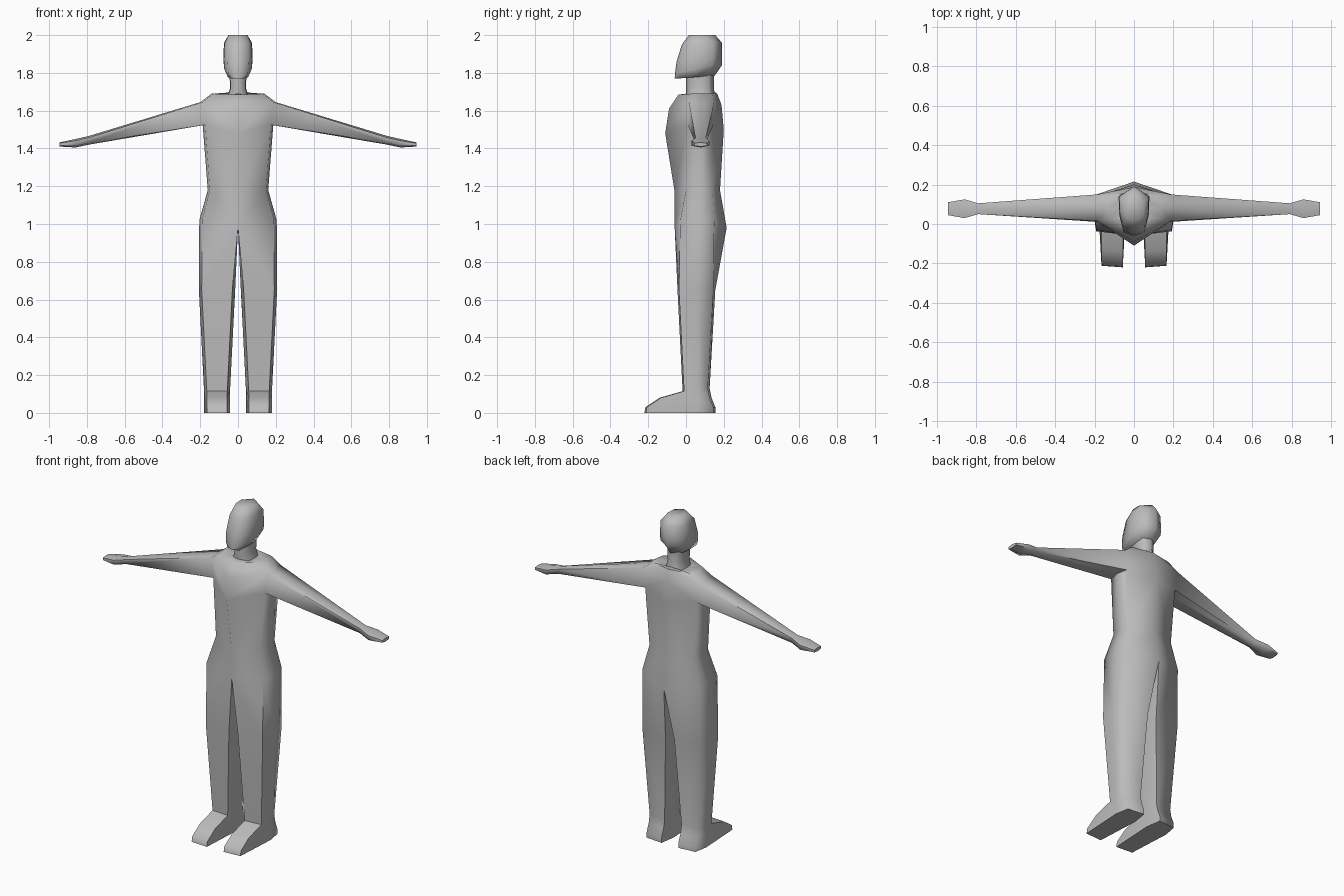
import bpy, bmesh, math

if "Cube" in bpy.data.objects:
    bpy.data.objects.remove(bpy.data.objects["Cube"])

skin = bpy.data.materials.new("plain grey")
skin.diffuse_color = (0.5, 0.5, 0.5, 1)
skin.use_nodes = True
skin.node_tree.nodes["Principled BSDF"].inputs["Base Color"].default_value = skin.diffuse_color


def bridge(bm, a, b, closed=False):
    """Join two equal rows of vertices with quads."""
    n = len(a)
    for i in range(n if closed else n - 1):
        j = (i + 1) % n
        bm.faces.new((a[i], a[j], b[j], b[i]))


def row(bm, pts):
    return [bm.verts.new(p) for p in pts]


def finish(bm, name):
    """Turn a half shell into a mirrored smooth object."""
    bmesh.ops.recalc_face_normals(bm, faces=bm.faces)
    me = bpy.data.meshes.new(name)
    bm.to_mesh(me)
    bm.free()
    ob = bpy.data.objects.new(name, me)
    bpy.context.collection.objects.link(ob)
    me.materials.append(skin)
    mod = ob.modifiers.new("mirror", 'MIRROR')
    mod.use_clip = True
    mod.merge_threshold = 0.0005
    bpy.ops.object.select_all(action='DESELECT')
    ob.select_set(True)
    bpy.context.view_layer.objects.active = ob
    bpy.ops.object.modifier_apply(modifier="mirror")
    bpy.ops.object.shade_smooth_by_angle(angle=math.radians(75))


# ---- body: half torso, then leg and arm grown from its openings ----
bm = bmesh.new()


def torso_row(z, zf, zb, w, yf, y1, y2, yb):
    return row(bm, [(0, yf, zf), (w * 0.93, y1, z), (w, 0.08, z),
                    (w * 0.93, y2, z), (0, yb, zb)])


hip = torso_row(1.02, 0.98, 0.98, 0.205, -0.06, -0.03, 0.15, 0.215)
waist = torso_row(1.18, 1.17, 1.18, 0.16, -0.06, 0.0, 0.14, 0.18)
chest = torso_row(1.525, 1.48, 1.5, 0.187, -0.11, 0.01, 0.145, 0.2)
shoulder = torso_row(1.645, 1.61, 1.63, 0.2, -0.09, 0.015, 0.15, 0.188)
collar = torso_row(1.69, 1.685, 1.69, 0.14, -0.04, 0.03, 0.14, 0.165)
neck_base = torso_row(1.68, 1.69, 1.70, 0.055, 0.0, 0.03, 0.12, 0.15)
neck_mid = torso_row(1.72, 1.72, 1.73, 0.042, 0.0, 0.02, 0.12, 0.148)
neck_top = torso_row(1.79, 1.79, 1.79, 0.045, 0.0, 0.02, 0.12, 0.148)
rows = [hip, waist, chest, shoulder, collar, neck_base, neck_mid, neck_top]
for a, b in zip(rows, rows[1:]):
    if a is chest:                      # leave the arm opening
        bridge(bm, a[:2], b[:2])
        bridge(bm, a[3:], b[3:])
    else:
        bridge(bm, a, b)

# arm and hand: x, bottom, top, front, back
last = chest[1:4] + shoulder[3:0:-1]
for x, z0, z1, y0, y1 in [(0.79, 1.42, 1.466, 0.05, 0.105),
                          (0.86, 1.405, 1.45, 0.03, 0.125),
                          (0.945, 1.41, 1.432, 0.045, 0.11)]:
    d, ym = (z1 - z0) * 0.2, (y0 + y1) / 2
    ring = row(bm, [(x, y0, z0 + d), (x, ym, z0), (x, y1, z0 + d),
                    (x, y1, z1 - d), (x, ym, z1), (x, y0, z1 - d)])
    bridge(bm, last, ring, True)
    last = ring
bm.faces.new(last)

# leg and foot: inner x, outer x, front y, back y, front z, middle z, back z
last = hip + row(bm, [(0, 0.08, 0.98)])
for xi, xo, y0, y1, zf, zm, zb in [
        (0.015, 0.207, -0.045, 0.155, 0.65, 0.65, 0.65),
        (0.042, 0.18, -0.018, 0.125, 0.115, 0.12, 0.13),
        (0.042, 0.18, -0.14, 0.135, 0.08, 0.075, 0.08),
        (0.042, 0.18, -0.215, 0.155, 0.03, 0.03, 0.03),
        (0.042, 0.18, -0.22, 0.155, 0.0, 0.0, 0.0)]:
    i, o, ym = xi + 0.015, xo - 0.015, 0.06
    ring = row(bm, [(i, y0, zf), (o, y0 + 0.008, zf), (xo, ym, zm),
                    (o, y1 - 0.01, zb), (i, y1, zb), (xi, ym, zm)])
    bridge(bm, last, ring, True)
    last = ring
bm.faces.new(last)
finish(bm, "body")

# ---- head: half rows from jaw to crown ----
bm = bmesh.new()
rows = []
# front z, back z, front y, back y, face half width, side half width
for zf, zb, y0, y1, wf, ws in [(1.77, 1.785, -0.06, 0.152, 0.04, 0.055),
                               (1.80, 1.84, -0.058, 0.19, 0.052, 0.075),
                               (1.86, 1.88, -0.05, 0.19, 0.055, 0.078),
                               (1.95, 1.96, -0.022, 0.19, 0.052, 0.074),
                               (2.0, 2.0, 0.015, 0.155, 0.03, 0.05)]:
    zm = (zf + zb) / 2
    rows.append(row(bm, [(0, y0, zf), (wf, y0 + 0.015, zf), (ws * 0.97, 0.05, zm),
                         (ws, y1 - 0.05, zb), (0, y1, zb)]))
for a, b in zip(rows, rows[1:]):
    bridge(bm, a, b)
bm.faces.new(rows[0])
bm.faces.new(rows[-1])
finish(bm, "head")
